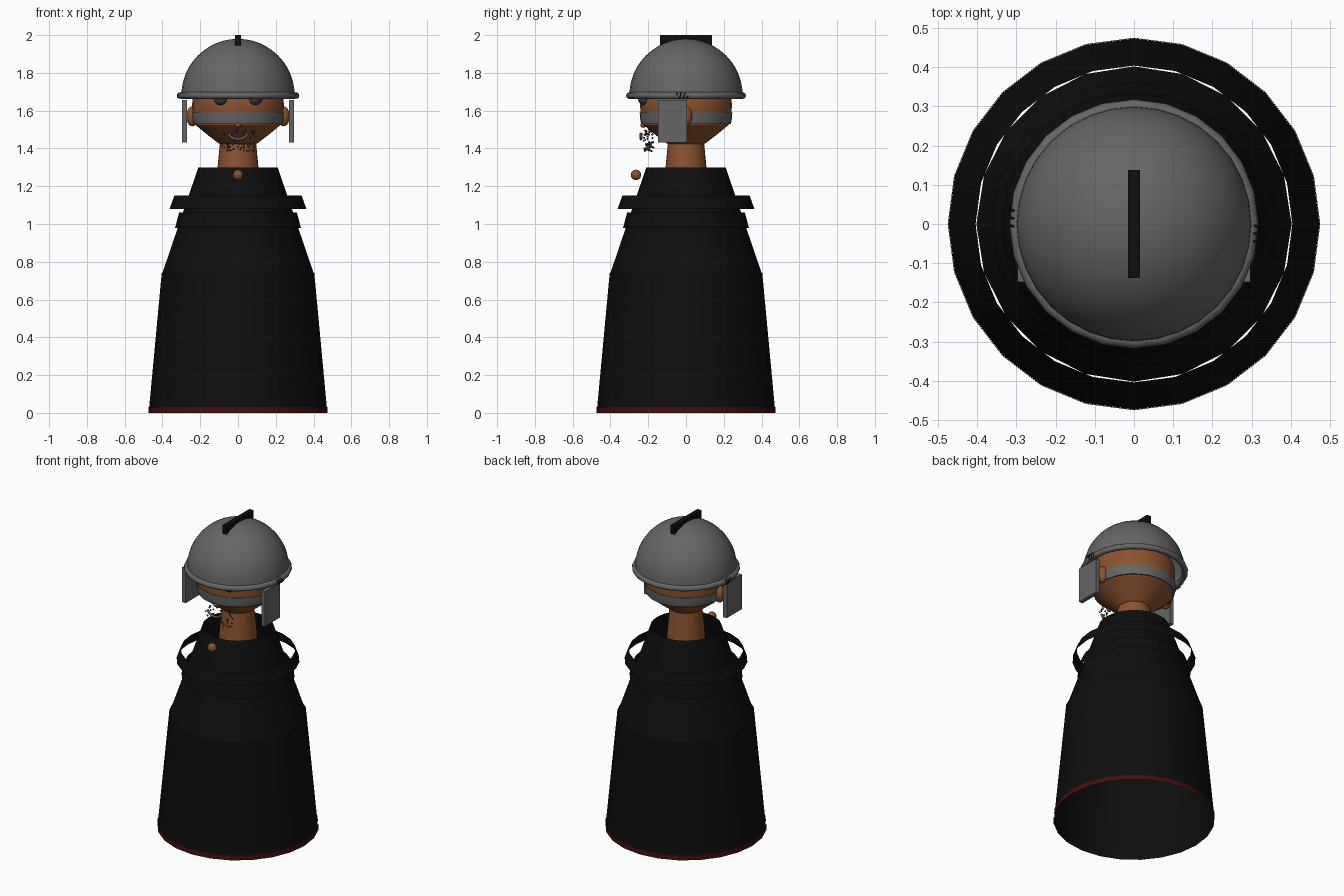
import bpy, bmesh, math, random
from mathutils import Matrix, Vector

if "Cube" in bpy.data.objects:
    bpy.data.objects.remove(bpy.data.objects["Cube"])

random.seed(4)


def material(name, rgb):
    m = bpy.data.materials.new(name)
    m.diffuse_color = (*rgb, 1)
    m.use_nodes = True
    m.node_tree.nodes["Principled BSDF"].inputs["Base Color"].default_value = m.diffuse_color
    return m


BLACK = material("black cloth", (0.004, 0.004, 0.004))
RED = material("dark red trim", (0.06, 0.004, 0.004))
SKIN = material("brown skin", (0.26, 0.085, 0.028))
GREY = material("helmet grey", (0.13, 0.13, 0.13))
DARK = material("dark grey", (0.045, 0.045, 0.045))


def finish(name, bm, mat, smooth=None):
    me = bpy.data.meshes.new(name)
    bm.to_mesh(me)
    bm.free()
    ob = bpy.data.objects.new(name, me)
    bpy.context.collection.objects.link(ob)
    me.materials.append(mat)
    if smooth:
        bpy.context.view_layer.objects.active = ob
        ob.select_set(True)
        bpy.ops.object.shade_smooth_by_angle(angle=math.radians(smooth))
        ob.select_set(False)
    return ob


def lathe(name, profile, mat, sides=24, smooth=30):
    """Revolve (radius, z) points round the z axis, open at both ends."""
    bm = bmesh.new()
    rings = []
    for r, z in profile:
        rings.append([bm.verts.new((r * math.cos(a), r * math.sin(a), z))
                      for a in (2 * math.pi * i / sides for i in range(sides))])
    for lo, hi in zip(rings, rings[1:]):
        for i in range(sides):
            j = (i + 1) % sides
            bm.faces.new((lo[i], lo[j], hi[j], hi[i]))
    bmesh.ops.remove_doubles(bm, verts=bm.verts, dist=1e-5)
    return finish(name, bm, mat, smooth)


def ball(name, loc, size, mat, u=16, v=10, smooth=40):
    bm = bmesh.new()
    bmesh.ops.create_uvsphere(bm, u_segments=u, v_segments=v, radius=1,
                              matrix=Matrix.Translation(loc) @ Matrix.Diagonal((*size, 1)))
    return finish(name, bm, mat, smooth)


def box(name, loc, size, mat):
    bm = bmesh.new()
    bmesh.ops.create_cube(bm, size=1, matrix=Matrix.Translation(loc) @ Matrix.Diagonal((*size, 1)))
    return finish(name, bm, mat)


def tube(name, points, radius, mat, sides=8):
    cu = bpy.data.curves.new(name, 'CURVE')
    cu.dimensions = '3D'
    cu.bevel_depth = radius
    cu.bevel_resolution = sides // 4
    cu.use_fill_caps = True
    sp = cu.splines.new('POLY')
    sp.points.add(len(points) - 1)
    for p, co in zip(sp.points, points):
        p.co = (*co, 1)
    cu.materials.append(mat)
    ob = bpy.data.objects.new(name, cu)
    bpy.context.collection.objects.link(ob)


# Cloak: open skirt, upper cape, trim and two flared collar bands
lathe("cloak_skirt", [(0.473, 0), (0.404, 0.74)], BLACK)
lathe("cloak_hem", [(0.475, 0), (0.4735, 0.03)], RED)
lathe("cloak_upper", [(0.402, 0.735), (0.21, 1.30)], BLACK, 20)
lathe("lower_collar_band", [(0.333, 0.98), (0.312, 1.06)], BLACK)
lathe("upper_collar_band", [(0.362, 1.08), (0.337, 1.15)], BLACK)
ball("cloak_button", (0, -0.265, 1.26), (0.028,) * 3, SKIN, 10, 6, None)

# Head and neck
lathe("neck", [(0.115, 1.20), (0.11, 1.28), (0.094, 1.45)], SKIN)
lathe("head", [(0, 1.415), (0.10, 1.425), (0.165, 1.475), (0.226, 1.525), (0.24, 1.57),
               (0.243, 1.63), (0.238, 1.70), (0.20, 1.79), (0.12, 1.86), (0, 1.885)], SKIN, 32)
lathe("head_strap", [(0.226, 1.53), (0.237, 1.53), (0.244, 1.56), (0.245, 1.59), (0.236, 1.59)], GREY, 32)

# Helmet: dome, rolled rim and crest
R, Z = 0.30, 1.68
lathe("helmet_dome", [(R * math.cos(a), Z + R * math.sin(a))
                      for a in (math.pi / 2 * i / 12 for i in range(13))], GREY, 32)
lathe("helmet_rim", [(0.3 + 0.018 * math.cos(a), 1.68 + 0.018 * math.sin(a))
                     for a in (math.pi / 4 * i for i in range(9))], GREY, 24, 50)
box("helmet_crest", (0, 0, 1.965), (0.03, 0.275, 0.07), BLACK)

# Paired parts: eyes, ears, cheek plates and coiled hinges
for side, s in (("right", 1), ("left", -1)):
    ball(f"{side}_eye", (s * 0.092, -0.222, 1.663), (0.036, 0.032, 0.034), DARK)
    ball(f"{side}_ear", (s * 0.242, 0, 1.57), (0.032, 0.033, 0.053), SKIN)
    box(f"{side}_cheek_plate", (s * 0.284, -0.071, 1.543), (0.026, 0.155, 0.225), GREY)
    coil = [(s * 0.31 + 0.011 * math.cos(t), -s * 0.02 - 0.03 + 0.01 * t / math.pi,
             1.68 + 0.014 * math.sin(t)) for t in (math.pi / 5 * i for i in range(31))]
    tube(f"{side}_hinge", coil, 0.003, BLACK, 4)

# Nose, smile and beard of tiny beads
ball("nose", (0, -0.226, 1.525), (0.016, 0.016, 0.016), SKIN, 10, 6)
arc = [math.pi * (1.05 + 0.9 * i / 12) for i in range(13)]
tube("smile", [(0.05 * math.cos(a), -0.238, 1.487 + 0.038 * math.sin(a)) for a in arc], 0.007, GREY)
bm = bmesh.new()
for _ in range(55):
    a = random.uniform(-0.45, 0.45)
    r = random.uniform(0.185, 0.225)
    z = random.uniform(1.385, 1.50)
    bmesh.ops.create_icosphere(bm, subdivisions=1, radius=0.006,
                               matrix=Matrix.Translation((r * math.sin(a), -r * math.cos(a), z)))
finish("beard_beads", bm, DARK)
